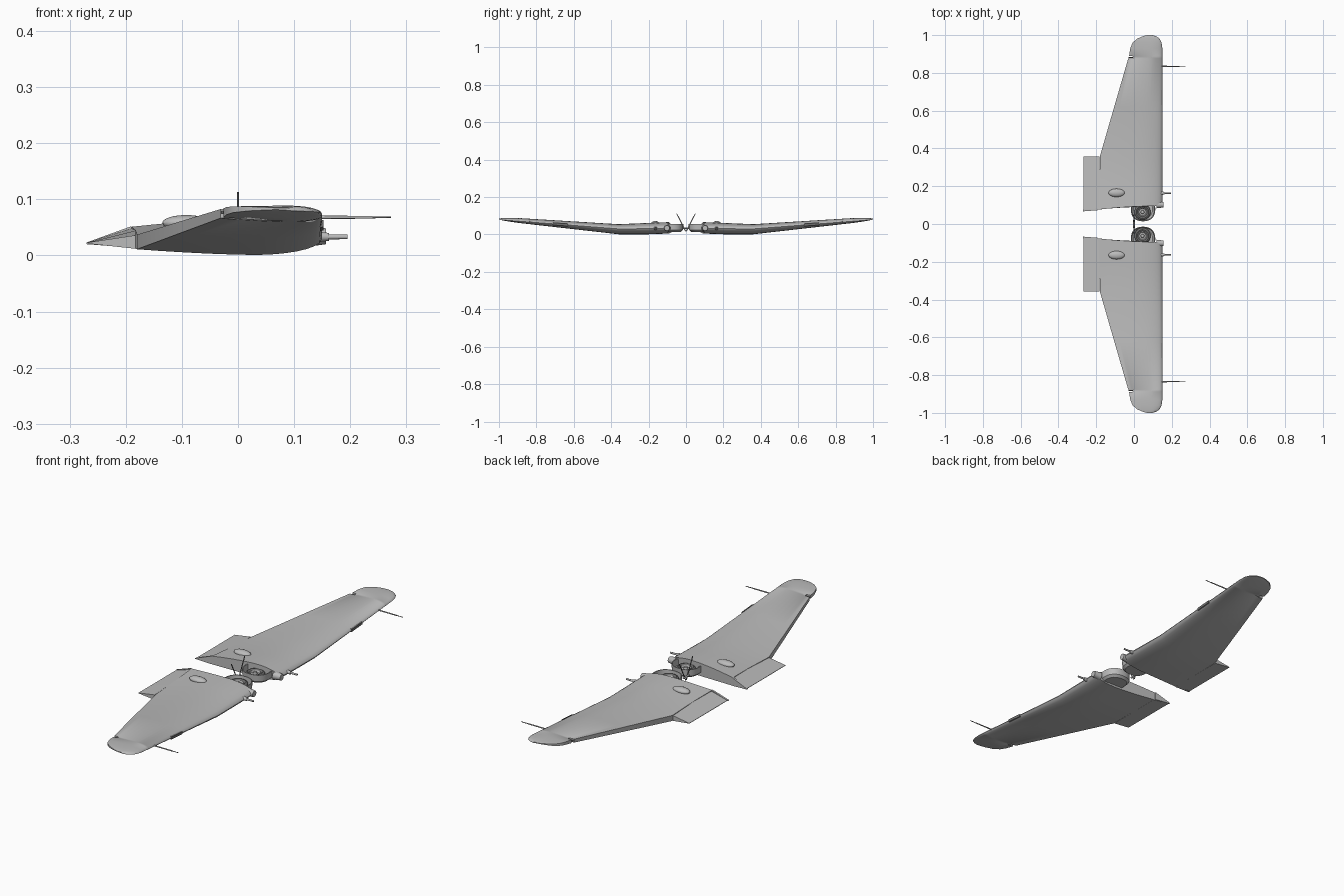
import bpy, bmesh, math
from mathutils import Vector, Matrix

if "Cube" in bpy.data.objects:
    bpy.data.objects.remove(bpy.data.objects["Cube"])


def material(name, v):
    m = bpy.data.materials.new(name)
    m.diffuse_color = (v, v, v, 1)
    m.use_nodes = True
    m.node_tree.nodes["Principled BSDF"].inputs["Base Color"].default_value = m.diffuse_color
    return m


GREY = material("light_grey", 0.5)
DARK = material("dark_grey", 0.16)


def finish(bm, name, mat, mirror=True, angle=35):
    """Turn a bmesh into an object, mirrored to the other wing."""
    bmesh.ops.recalc_face_normals(bm, faces=bm.faces[:])
    me = bpy.data.meshes.new(name)
    bm.to_mesh(me)
    bm.free()
    me.materials.append(mat)
    ob = bpy.data.objects.new(name, me)
    bpy.context.collection.objects.link(ob)
    bpy.ops.object.select_all(action='DESELECT')
    ob.select_set(True)
    bpy.context.view_layer.objects.active = ob
    bpy.ops.object.shade_smooth_by_angle(angle=math.radians(angle))
    if mirror:
        mod = ob.modifiers.new("mirror", 'MIRROR')
        mod.use_axis = (False, True, False)
        mod.use_mirror_merge = False
    return ob


def loft(name, rings, mat, caps=True, close=False):
    bm = bmesh.new()
    vs = [[bm.verts.new(p) for p in r] for r in rings]
    n = len(vs[0])
    pairs = list(zip(vs, vs[1:])) + ([(vs[-1], vs[0])] if close else [])
    for a, b in pairs:
        for i in range(n):
            j = (i + 1) % n
            bm.faces.new((a[i], a[j], b[j], b[i]))
    if caps and not close:
        bm.faces.new(vs[0])
        bm.faces.new(vs[-1])
    return finish(bm, name, mat)


def rod(name, a, b, r1, r2, mat, sides=12):
    a, b = Vector(a), Vector(b)
    d = b - a
    bm = bmesh.new()
    mtx = Matrix.Translation((a + b) / 2) @ d.to_track_quat('Z', 'Y').to_matrix().to_4x4()
    bmesh.ops.create_cone(bm, cap_ends=True, segments=sides, radius1=r1, radius2=r2,
                          depth=d.length, matrix=mtx)
    return finish(bm, name, mat)


def lathe(name, profile, cx, cy, mat, power=1.0, close=False, n=32):
    """Spin (radius, z) pairs about a vertical axis; power < 1 squares the circle."""
    def sp(v):
        return math.copysign(abs(v) ** power, v)
    rings = [[(cx + r * sp(math.cos(2 * math.pi * i / n)),
               cy + r * sp(math.sin(2 * math.pi * i / n)), z) for i in range(n)]
             for r, z in profile]
    return loft(name, rings, mat, close=close)


# Section heights along the span: y, nose z, top z, bottom z, rear top z, rear bottom z
ANCHORS = [(0.09, 0.033, 0.066, 0.005, 0.051, 0.013),
           (0.20, 0.031, 0.062, 0.001, 0.045, 0.012),
           (0.36, 0.030, 0.055, 0.001, 0.037, 0.011),
           (0.88, 0.070, 0.087, 0.060, 0.083, 0.067)]


def heights(y):
    k = 0
    while k < len(ANCHORS) - 2 and y > ANCHORS[k + 1][0]:
        k += 1
    a, b = ANCHORS[k], ANCHORS[k + 1]
    t = (y - a[0]) / (b[0] - a[0])
    return [p + (q - p) * t for p, q in zip(a[1:], b[1:])]


def section(y, le, te, s):
    nose, top, bot, rt, rb = heights(y)
    mid = nose + 0.003
    top, bot, rt, rb = [mid + (v - mid) * s for v in (top, bot, rt, rb)]

    def surf(u, peak, rear):
        m = 0.36
        if u < m:
            return nose + (peak - nose) * math.sqrt(1 - (1 - u / m) ** 2)
        return peak + (rear - peak) * ((u - m) / (1 - m)) ** 1.6
    us = [(i / 14) ** 1.6 for i in range(15)]
    pts = [(u, surf(u, top, rt)) for u in us]
    pts += [(u, surf(u, bot, rb)) for u in reversed(us[1:])]
    dy = 0.02 if y < 0.1 else 0
    return [(le + (te - le) * u, y + 0.006 * (dy > 0) - dy * u * u, z) for u, z in pts]


# Main wing panel with rounded tip and the hinge notch near the tip
STATIONS = [(0.09, 0.15, -0.19, 1), (0.20, 0.15, -0.183, 1), (0.36, 0.15, -0.18, 1),
            (0.62, 0.15, -0.105, 1), (0.875, 0.15, -0.031, 1), (0.877, 0.15, -0.006, 1),
            (0.888, 0.15, -0.006, 1), (0.89, 0.15, -0.026, 1), (0.93, 0.15, -0.02, 0.9),
            (0.96, 0.146, -0.008, 0.75), (0.982, 0.135, 0.018, 0.55),
            (0.995, 0.115, 0.05, 0.35), (1.0, 0.095, 0.07, 0.2)]
loft("wing", [section(*s) for s in STATIONS], GREY)

# Flap wedge behind the inner wing
loft("flap", [[(-0.183, y, zt), (-0.183, y, 0.012), (xe, y, 0.021), (xe, y, 0.023)]
              for y, zt, xe in ((0.077, 0.050, -0.268), (0.20, 0.044, -0.268),
                                (0.358, 0.036, -0.268))], GREY)
loft("flap_root_fillet", [[(-0.19, y + 0.006, 0.052), (-0.19, y + 0.006, 0.014),
                           (-0.27, y, 0.020), (-0.27, y, 0.023)]
                          for y in (0.067, 0.076)], GREY)

# Teardrop blister on the upper skin
bm = bmesh.new()
bmesh.ops.create_uvsphere(bm, u_segments=24, v_segments=12, radius=1,
                          matrix=Matrix.Translation((-0.092, 0.165, 0.058))
                          @ Matrix.Diagonal((0.043, 0.022, 0.014, 1)))
finish(bm, "blister", GREY)

# Wheel well: open bowl with wall, then tyre and hub lying flat inside
lathe("wheel_well", [(0.052, 0.014), (0.063, 0.024), (0.065, 0.055), (0.061, 0.055),
                     (0.059, 0.025), (0.050, 0.018)], 0.048, 0.079, GREY, power=0.85)
lathe("tyre", [(0.043 - 0.0 + 0.0 * i - 0.010 + 0.010 * math.cos(2 * math.pi * i / 12),
                0.034 + 0.012 * math.sin(2 * math.pi * i / 12)) for i in range(12)],
      0.045, 0.063, DARK, close=True)
lathe("wheel_hub", [(0.026, 0.026), (0.026, 0.040), (0.022, 0.042), (0.018, 0.036),
                    (0.010, 0.037), (0.008, 0.044), (0.003, 0.045)], 0.045, 0.063, GREY)

# Guns and root fairing stub on the leading edge
rod("root_stub", (0.12, 0.102, 0.034), (0.157, 0.102, 0.034), 0.019, 0.014, GREY, 20)
rod("gun_fairing", (0.13, 0.163, 0.033), (0.162, 0.163, 0.033), 0.011, 0.007, GREY, 16)
rod("gun_barrel", (0.155, 0.163, 0.033), (0.195, 0.163, 0.033), 0.0045, 0.004, GREY)

# Long probe near each wing tip
rod("probe", (0.13, 0.835, 0.068), (0.24, 0.835, 0.068), 0.003, 0.0025, GREY)
rod("probe_tip", (0.24, 0.835, 0.068), (0.273, 0.835, 0.068), 0.0018, 0.0015, DARK)

# Lamp strip in the leading edge
loft("lamp_strip", [[(x, y, z + dz) for x, dz in ((0.146, 0.008), (0.152, 0.006),
                                                  (0.152, -0.006), (0.146, -0.008))]
                    for y, z in ((0.63, 0.0508), (0.71, 0.0569))], DARK)

# Crossed struts rising from the centre
rod("strut", (0.0, 0.002, 0.018), (0.0, 0.05, 0.112), 0.0022, 0.0022, DARK)
rod("strut_foot", (0.0, -0.012, 0.034), (0.0, 0.020, 0.034), 0.004, 0.004, GREY)

# Small hinge bracket beside the tip notch
rod("hinge_bracket", (-0.03, 0.882, 0.077), (0.0, 0.882, 0.077), 0.0025, 0.0025, DARK)
